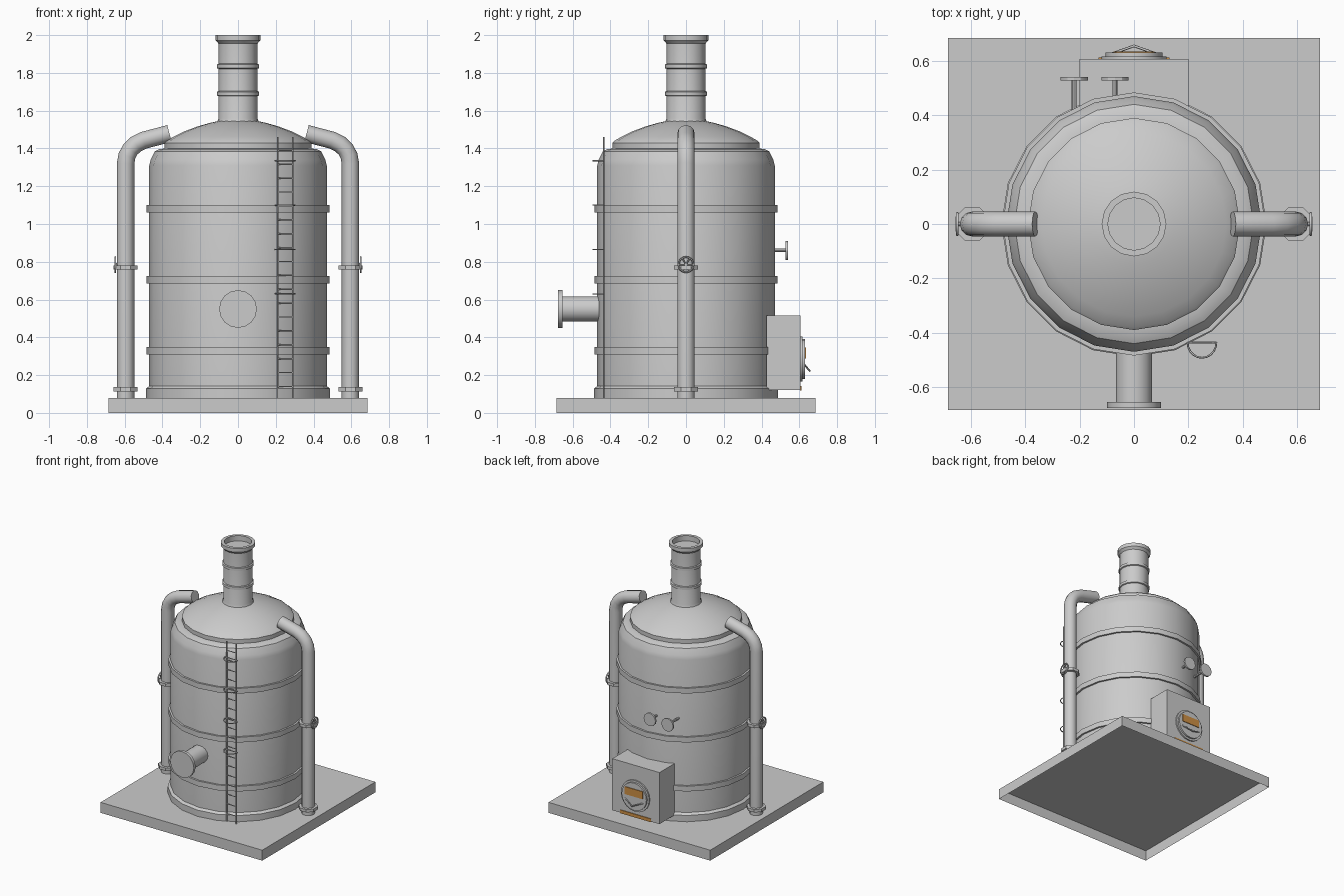
import bpy, bmesh, math
from mathutils import Vector

if "Cube" in bpy.data.objects:
    bpy.data.objects.remove(bpy.data.objects["Cube"])


def material(name, rgb):
    m = bpy.data.materials.new(name)
    m.diffuse_color = (*rgb, 1)
    m.use_nodes = True
    m.node_tree.nodes["Principled BSDF"].inputs["Base Color"].default_value = m.diffuse_color
    return m


GREY = material("grey_metal", (0.6, 0.6, 0.6))
ORANGE = material("orange_glow", (0.62, 0.28, 0.06))


def finish(name, bm, mat=GREY, smooth=True):
    me = bpy.data.meshes.new(name)
    bm.to_mesh(me)
    bm.free()
    ob = bpy.data.objects.new(name, me)
    bpy.context.collection.objects.link(ob)
    me.materials.append(mat)
    if smooth:
        bpy.ops.object.select_all(action='DESELECT')
        ob.select_set(True)
        bpy.context.view_layer.objects.active = ob
        bpy.ops.object.shade_smooth_by_angle(angle=math.radians(30))
    return ob


def lathe(name, profile, n=20):
    """Spin (radius, height) points about the z axis."""
    bm = bmesh.new()
    vs = [bm.verts.new((r, 0, z)) for r, z in profile]
    es = [bm.edges.new(p) for p in zip(vs, vs[1:])]
    bmesh.ops.spin(bm, geom=vs + es, cent=(0, 0, 0), axis=(0, 0, 1),
                   angle=math.tau, steps=n, use_duplicate=False)
    bmesh.ops.remove_doubles(bm, verts=bm.verts, dist=0.0005)
    bmesh.ops.recalc_face_normals(bm, faces=bm.faces)
    return finish(name, bm)


def rod(name, a, b, r, n=8, turn=0.0):
    """Capped cylinder from a to b."""
    a, b = Vector(a), Vector(b)
    bm = bmesh.new()
    bmesh.ops.create_cone(bm, cap_ends=True, segments=n, radius1=r, radius2=r,
                          depth=(b - a).length)
    ob = finish(name, bm)
    ob.rotation_mode = 'QUATERNION'
    ob.rotation_quaternion = (b - a).to_track_quat('Z', 'Y')
    if turn:
        ob.rotation_mode = 'XYZ'
        ob.rotation_euler = (0, 0, turn)
    ob.location = (a + b) / 2
    return ob


def box(name, lo, hi, mat=GREY, open_bottom=False):
    lo, hi = Vector(lo), Vector(hi)
    bm = bmesh.new()
    bmesh.ops.create_cube(bm, size=1)
    for v in bm.verts:
        v.co = (lo + hi) / 2 + v.co * (hi - lo)
    if open_bottom:
        bm.normal_update()
        down = [f for f in bm.faces if f.normal.z < -0.9]
        bmesh.ops.delete(bm, geom=down, context='FACES_ONLY')
    return finish(name, bm, mat, False)


def tube(name, pts, r, res=2):
    """Round bar or pipe along a polyline."""
    cu = bpy.data.curves.new(name, 'CURVE')
    cu.dimensions = '3D'
    cu.bevel_depth = r
    cu.bevel_resolution = res
    cu.use_fill_caps = True
    sp = cu.splines.new('POLY')
    sp.points.add(len(pts) - 1)
    for p, co in zip(sp.points, pts):
        p.co = (*co, 1)
    ob = bpy.data.objects.new(name, cu)
    bpy.context.collection.objects.link(ob)
    cu.materials.append(GREY)
    return ob


# Ground slab, a shell without underside
box("base_slab", (-0.685, -0.685, 0), (0.685, 0.685, 0.08), open_bottom=True)

# Tank body with shoulder, lip and dome
lathe("tank_body", [(0.47, 0.08), (0.47, 1.31), (0.462, 1.34), (0.44, 1.385),
                    (0.415, 1.397), (0.38, 1.40)])
lathe("dome", [(0.38, 1.39), (0.39, 1.395), (0.39, 1.43), (0.38, 1.44),
               (0.34, 1.463), (0.28, 1.492), (0.21, 1.518), (0.15, 1.535),
               (0.08, 1.55), (0, 1.552)])
lathe("foot_ring", [(0.465, 0.08), (0.488, 0.08), (0.488, 0.128), (0.47, 0.142)])
for z in (0.33, 0.705, 1.08):
    lathe("tank_band", [(0.465, z - 0.02), (0.484, z - 0.02),
                        (0.484, z + 0.02), (0.465, z + 0.02)])

# Chimney with bands and an open rim
lathe("chimney", [(0.11, 1.54), (0.103, 1.56), (0.103, 1.955), (0.112, 1.965),
                  (0.119, 1.972), (0.119, 2.0), (0.096, 2.0), (0.096, 1.96),
                  (0, 1.96)], 16)
for z in (1.69, 1.835):
    lathe("chimney_band", [(0.1, z - 0.015), (0.111, z - 0.01),
                           (0.111, z + 0.01), (0.1, z + 0.015)], 16)

# Side pipes with flanges and handwheels
for s in (-1, 1):
    tube("side_pipe", [(s * x, 0, z) for x, z in (
        (0.595, 0.08), (0.595, 1.32), (0.588, 1.36), (0.57, 1.395),
        (0.54, 1.423), (0.50, 1.443), (0.363, 1.479))], 0.046, 4)
    for z in (0.125, 0.77):
        rod("pipe_flange", (s * 0.595, 0, z - 0.011), (s * 0.595, 0, z + 0.011),
            0.068, 8, math.pi / 8)
    rod("wheel_stem", (s * 0.6, 0, 0.785), (s * 0.655, 0, 0.785), 0.008)
    bpy.ops.mesh.primitive_torus_add(
        major_segments=16, minor_segments=6, major_radius=0.04, minor_radius=0.005,
        location=(s * 0.65, 0, 0.785), rotation=(0, math.pi / 2, 0))
    wheel = bpy.context.object
    wheel.name = "pipe_handwheel"
    wheel.data.materials.append(GREY)
    bpy.ops.object.shade_smooth_by_angle(angle=math.radians(60))
    for k in range(3):
        a = math.pi * k / 3
        d = Vector((0, math.cos(a), math.sin(a))) * 0.04
        c = Vector((s * 0.65, 0, 0.785))
        rod("wheel_spoke", c - d, c + d, 0.004, 6)

# Front port with blind flange
rod("port_pipe", (0, -0.43, 0.55), (0, -0.66, 0.55), 0.067, 16)
rod("port_flange", (0, -0.655, 0.55), (0, -0.677, 0.55), 0.1, 16)

# Firebox with round door, glowing window, handle and ash slot
box("firebox", (-0.2, 0.425, 0.12), (0.2, 0.607, 0.515))
rod("door_rim", (0, 0.6, 0.285), (0, 0.617, 0.285), 0.12, 20)
rod("door", (0, 0.61, 0.285), (0, 0.63, 0.285), 0.105, 20)
box("door_window", (-0.075, 0.626, 0.288), (0.075, 0.635, 0.345), ORANGE)
tube("door_handle", [(-0.085, 0.625, 0.258), (0, 0.655, 0.222),
                     (0.085, 0.625, 0.258)], 0.005, 1)
box("ash_slot", (-0.13, 0.603, 0.118), (0.13, 0.612, 0.143), ORANGE)

# Back valves
for x in (-0.22, -0.07):
    rod("valve_stem", (x, 0.4, 0.86), (x, 0.535, 0.86), 0.009)
    rod("valve_wheel", (x, 0.528, 0.86), (x, 0.541, 0.86), 0.05, 12)

# Ladder with safety hoops
LY = -0.436
for x in (0.21, 0.29):
    rod("ladder_rail", (x, LY, 0.08), (x, LY, 1.46), 0.004, 6)
for i in range(18):
    z = 0.14 + i * 0.0735
    rod("ladder_rung", (0.21, LY, z), (0.29, LY, z), 0.0035, 6)
for z in (0.63, 0.865, 1.1, 1.335):
    arc = [(0.25 + 0.053 * math.cos(a), LY - 0.056 * math.sin(a), z)
           for a in (math.pi * k / 10 for k in range(11))]
    tube("ladder_hoop", arc, 0.0035, 1)
    rod("hoop_bar", (0.197, LY, z), (0.303, LY, z), 0.0035, 6)
